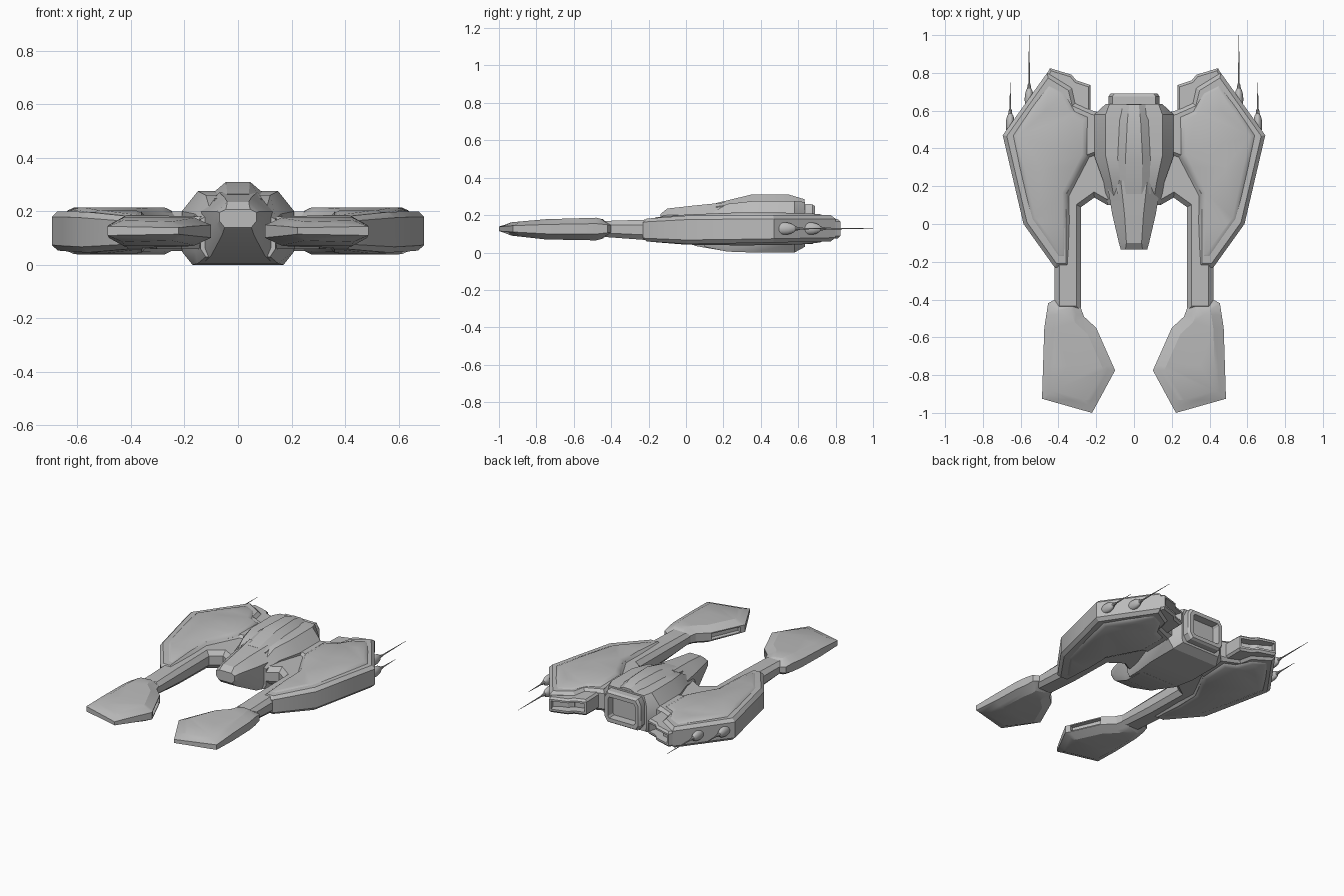
import bpy, bmesh, math
from mathutils import Vector, Matrix

cube = bpy.data.objects.get("Cube")
if cube:
    bpy.data.objects.remove(cube, do_unlink=True)

hull_grey = bpy.data.materials.new("hull_grey")
hull_grey.use_nodes = True
GREY = (0.5, 0.5, 0.5, 1)
hull_grey.diffuse_color = GREY
hull_grey.node_tree.nodes["Principled BSDF"].inputs["Base Color"].default_value = GREY


def finish(name, bm, mirror=False):
    bmesh.ops.recalc_face_normals(bm, faces=bm.faces[:])
    mesh = bpy.data.meshes.new(name)
    bm.to_mesh(mesh)
    bm.free()
    ob = bpy.data.objects.new(name, mesh)
    bpy.context.collection.objects.link(ob)
    mesh.materials.append(hull_grey)
    bpy.ops.object.select_all(action='DESELECT')
    ob.select_set(True)
    bpy.context.view_layer.objects.active = ob
    bpy.ops.object.shade_smooth_by_angle(angle=math.radians(28))
    if mirror:
        ob.modifiers.new("mirror", 'MIRROR').use_mirror_merge = False
    return ob


def skin(rings):
    """Closed surface through rings of equal point count."""
    bm = bmesh.new()
    vs = [[bm.verts.new(p) for p in ring] for ring in rings]
    n = len(vs[0])
    for a, b in zip(vs, vs[1:]):
        for i in range(n):
            j = (i + 1) % n
            bm.faces.new((a[i], a[j], b[j], b[i]))
    bm.faces.new(vs[0])
    bm.faces.new(vs[-1])
    bmesh.ops.recalc_face_normals(bm, faces=bm.faces[:])
    return bm


def inset_outline(pts, d):
    """Move every edge of a 2D outline inward by d."""
    pts = [Vector(p) for p in pts]
    area = sum(p.x * q.y - q.x * p.y for p, q in zip(pts, pts[1:] + pts[:1]))
    sign = 1 if area > 0 else -1
    out = []
    for i, p in enumerate(pts):
        e1 = (p - pts[i - 1]).normalized()
        e2 = (pts[(i + 1) % len(pts)] - p).normalized()
        n1, n2 = Vector((-e1.y, e1.x)), Vector((-e2.y, e2.x))
        out.append(p + (n1 + n2) * (sign * d / max(1 + n1.dot(n2), 0.4)))
    return out


def recess(bm, test, width, depth):
    faces = [f for f in bm.faces if test(f)]
    bmesh.ops.inset_region(bm, faces=faces, thickness=width, use_even_offset=True)
    bmesh.ops.inset_region(bm, faces=faces, thickness=0.004, depth=-depth)


def slab(name, outline, layers, profile, slot=None):
    """Layered plate: layers are (inset, height 0-1), profile is (y, bottom, top)."""
    bm = skin([[(p.x, p.y, t) for p in inset_outline(outline, d)] for d, t in layers])
    bmesh.ops.triangulate(bm, faces=[f for f in bm.faces if len(f.verts) > 4])
    for y, _, _ in profile:
        bmesh.ops.bisect_plane(bm, geom=bm.verts[:] + bm.edges[:] + bm.faces[:],
                               plane_co=(0, y, 0), plane_no=(0, 1, 0), dist=1e-5)
    for v in bm.verts:
        y = min(max(v.co.y, profile[0][0]), profile[-1][0])
        for (y0, b0, t0), (y1, b1, t1) in zip(profile, profile[1:]):
            if y0 <= y <= y1:
                k = (y - y0) / (y1 - y0)
                lo, hi = b0 + (b1 - b0) * k, t0 + (t1 - t0) * k
                v.co.z = lo + (hi - lo) * v.co.z
                break
    bm.normal_update()
    if slot:
        recess(bm, *slot)
    return finish(name, bm, mirror=True)


def loft(name, sections, recess_back=None):
    """Symmetric hull: (y, keel x, keel z, side x, side low, side high, roof x, roof z)."""
    rings = []
    for y, b, zb, w, zl, zr, s, zs in sections:
        half = [(b, zb), (w, zl), (w, zr), (s, zs)]
        rings.append([(x, y, z) for x, z in half] + [(-x, y, z) for x, z in half[::-1]])
    bm = skin(rings)
    if recess_back:
        recess(bm, lambda f: f.normal.y > 0.95, *recess_back)
    return finish(name, bm)


# Central body
loft("main_hull", [
    (.10, .12, .03, .14, .06, .17, .10, .19),
    (.22, .15, .005, .16, .05, .19, .12, .26),
    (.36, .17, 0, .21, .05, .2, .15, .275),
    (.58, .17, 0, .21, .05, .2, .15, .275),
    (.635, .14, .03, .15, .06, .2, .13, .27)])
loft("head", [
    (-.135, .05, .14, .07, .165, .195, .045, .207),
    (-.10, .06, .11, .08, .15, .2, .04, .235),
    (.05, .10, .035, .115, .07, .2, .05, .252),
    (.23, .13, .004, .145, .05, .2, .07, .27)])
loft("spine", [
    (.16, .06, .2, .09, .23, .245, .04, .264),
    (.35, .08, .2, .09, .25, .272, .045, .31),
    (.55, .07, .2, .08, .25, .272, .035, .31),
    (.633, .05, .2, .06, .25, .27, .025, .285)])
loft("main_nozzle", [
    (.60, .11, .045, .135, .08, .22, .115, .26),
    (.675, .11, .045, .135, .08, .22, .115, .258),
    (.69, .105, .055, .125, .085, .215, .105, .248)], (.025, .05))

# Wing pods
RIM = [(.02, 0), (0, .14), (0, .86), (.02, 1)]
slab("wing_pod",
     [(.18, .59), (.22, .60), (.31, .64), (.33, .72), (.46, .80), (.695, .47),
      (.585, 0), (.42, -.23), (.34, -.23), (.34, .15), (.235, .35), (.18, .37)],
     RIM, [(-.23, .06, .18), (0, .046, .197), (.3, .05, .2), (.8, .06, .2)])
slab("wing_cover_plate",
     [(.24, .57), (.31, .60), (.36, .70), (.455, .755), (.645, .47),
      (.55, .02), (.41, -.19), (.35, -.19), (.35, .16), (.245, .36)],
     [(.03, 0), (.008, .06), (0, .12), (0, .88), (.008, .94), (.03, 1)],
     [(-.2, .058, .185), (0, .042, .203), (.3, .038, .215), (.6, .042, .212), (.76, .058, .203)])

# Forward arms with the inner strip that joins them to the body
slab("arm",
     [(.10, .50), (.30, .50), (.42, .05), (.42, -.46), (.28, -.46),
      (.28, .09), (.21, .14), (.14, .10), (.10, .13)],
     [(.025, 0), (0, .25), (0, .75), (.025, 1)],
     [(-.46, .085, .168), (-.2, .066, .176), (.1, .06, .18), (.5, .06, .185)])

# Claws, slotted along the inner rear edge
slab("claw",
     [(.29, -.42), (.265, -.49), (.20, -.55), (.10, -.775), (.222, -1.0),
      (.487, -.925), (.475, -.55), (.455, -.42), (.42, -.40), (.30, -.40)],
     [(.055, 0), (.035, .1), (0, .28), (0, .74), (.035, .9), (.055, 1)],
     [(-1, .10, .152), (-.93, .09, .162), (-.75, .07, .178), (-.48, .065, .186), (-.4, .085, .168)],
     (lambda f: f.normal.x < -.75 and f.normal.y > .2 and -.76 < f.calc_center_median().y < -.5,
      .007, .025))

# Wing exhausts with a recessed rear opening
slab("wing_exhaust",
     [(.23, .52), (.23, .735), (.305, .76), (.33, .79), (.445, .825), (.475, .77), (.45, .55)],
     [(.012, 0), (0, .12), (0, .88), (.012, 1)], [(.5, .07, .185), (.83, .075, .178)],
     (lambda f: f.normal.y > .6 and abs(f.normal.z) < .3, .012, .05))

# Gun pods and spikes on the rear outer edges
for label, x, y, tip in (("inner", .555, .66, 1.0), ("outer", .655, .525, .75)):
    bm = bmesh.new()
    bmesh.ops.create_uvsphere(bm, u_segments=16, v_segments=10, radius=1,
                              matrix=Matrix.Translation((x, y, .128)) @ Matrix.Diagonal((.024, .065, .033, 1)))
    finish(label + "_gun_pod", bm, mirror=True)
    for part, r0, r1, y0, y1 in (("barrel", .016, .007, y + .03, y + .085), ("spike", .005, .001, y + .08, tip)):
        bm = bmesh.new()
        turn = Matrix.Rotation(-math.pi / 2, 4, 'X')
        bmesh.ops.create_cone(bm, cap_ends=True, segments=10, radius1=r0, radius2=r1, depth=y1 - y0,
                              matrix=Matrix.Translation((x, (y0 + y1) / 2, .128)) @ turn)
        finish(label + "_gun_" + part, bm, mirror=True)
